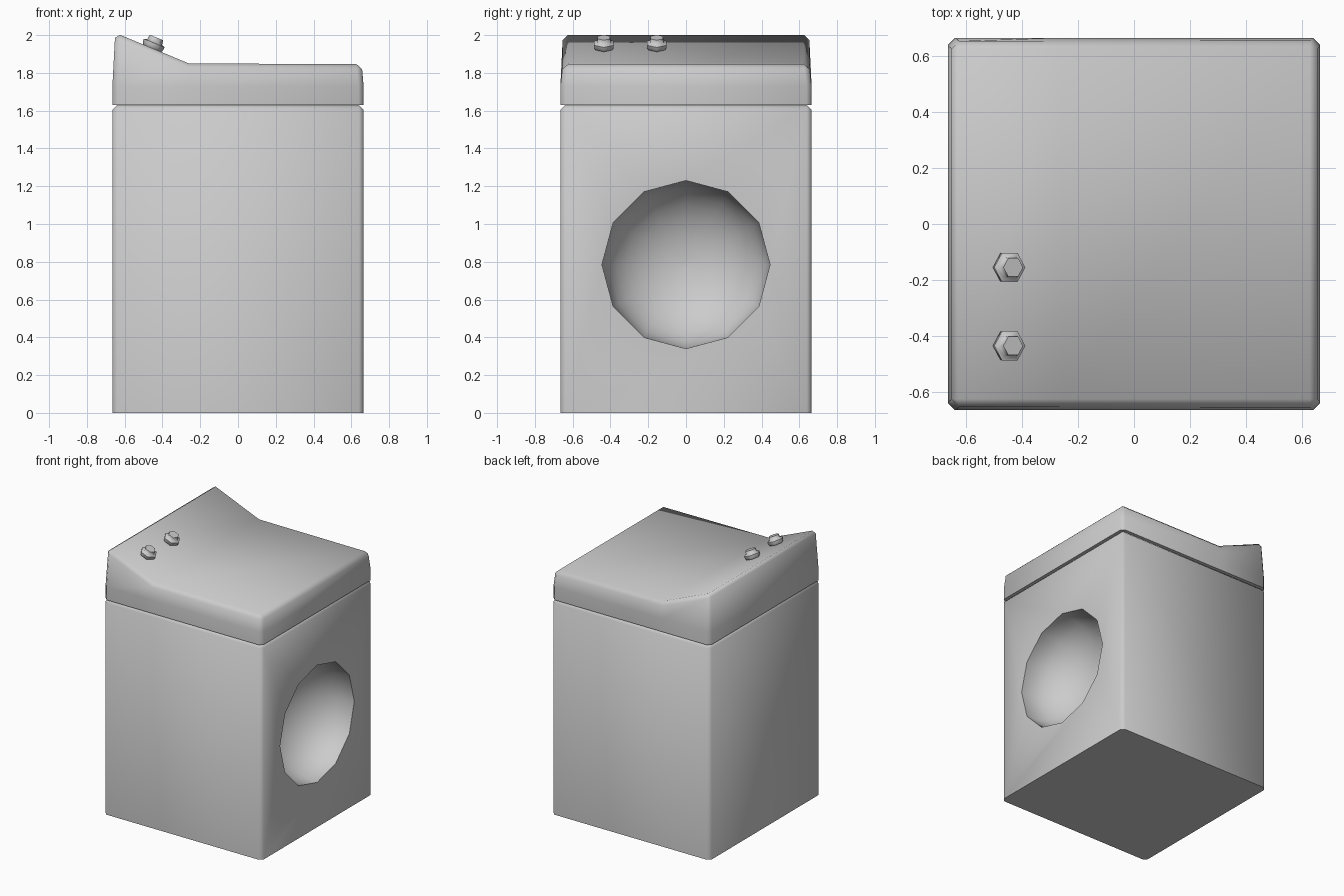
import bpy, bmesh, math
from mathutils import Matrix

if "Cube" in bpy.data.objects:
    bpy.data.objects.remove(bpy.data.objects["Cube"])


def finish(name, bm, angle=50):
    bmesh.ops.recalc_face_normals(bm, faces=bm.faces[:])
    me = bpy.data.meshes.new(name)
    bm.to_mesh(me)
    bm.free()
    ob = bpy.data.objects.new(name, me)
    bpy.context.collection.objects.link(ob)
    smooth(ob, angle)
    return ob


def smooth(ob, angle):
    bpy.ops.object.select_all(action='DESELECT')
    ob.select_set(True)
    bpy.context.view_layer.objects.active = ob
    bpy.ops.object.shade_smooth_by_angle(angle=math.radians(angle))


def lathe(name, profile, sides, matrix, angle=50):
    """Closed solid of revolution from (radius, height) points."""
    bm = bmesh.new()
    rings = [[bm.verts.new((r * math.cos(i * math.tau / sides),
                            r * math.sin(i * math.tau / sides), h))
              for i in range(sides)] for r, h in profile]
    for a, b in zip(rings, rings[1:]):
        for i in range(sides):
            j = (i + 1) % sides
            bm.faces.new((a[i], a[j], b[j], b[i]))
    bm.faces.new(rings[0])
    bm.faces.new(rings[-1])
    bm.transform(matrix)
    return finish(name, bm, angle)


W = 0.665

# Cabinet: box with chamfered upright and top edges
bm = bmesh.new()
bmesh.ops.create_cube(bm, size=1, matrix=Matrix.Translation((0, 0, 0.815))
                      @ Matrix.Diagonal((2 * W, 2 * W, 1.63, 1)))
edges = [e for e in bm.edges if max(v.co.z for v in e.verts) > 1]
bmesh.ops.bevel(bm, geom=edges, offset=0.025, segments=1, affect='EDGES')
cabinet = finish("cabinet", bm)

# Door opening: short straight lip, then a bowl sunk into the +x side
R, depth = 0.445, 0.35
bowl = [(R, 0.75), (R, 0.635)]
for k in range(1, 9):
    t = k / 8 * math.radians(88)
    bowl.append((R * math.cos(t), 0.635 - depth * math.sin(t)))
cutter = lathe("door_bowl_cutter", bowl, 12,
               Matrix.Translation((0, 0, 0.785)) @ Matrix.Rotation(math.pi / 2, 4, 'Y'))
cutter.hide_render = True
mod = cabinet.modifiers.new("door_bowl", 'BOOLEAN')
mod.object = cutter
mod.solver = 'EXACT'
bpy.context.view_layer.objects.active = cabinet
bpy.ops.object.modifier_apply(modifier=mod.name)
bpy.data.objects.remove(cutter)
smooth(cabinet, 50)

# Lid with raised control panel: columns of (bottom, middle, top) along x
columns = [
    [(-W, 1.63), (-W, 1.73), (-0.65, 2.012)],
    [(-0.26, 1.63), (-0.26, 1.73), (-0.26, 1.85)],
    [(W, 1.63), (W, 1.73), (0.655, 1.846)],
]
bm = bmesh.new()
loops = []
for col in columns:
    half = list(zip(col, (W, W, 0.652)))
    pts = [(x, -y, z) for (x, z), y in half] + [(x, y, z) for (x, z), y in half[::-1]]
    loops.append([bm.verts.new(p) for p in pts])
for a, b in zip(loops, loops[1:]):
    for i in range(6):
        j = (i + 1) % 6
        bm.faces.new((a[i], a[j], b[j], b[i]))
for lp in (loops[0], loops[-1]):
    bm.faces.new((lp[0], lp[1], lp[4], lp[5]))
    bm.faces.new((lp[1], lp[2], lp[3], lp[4]))
bm.normal_update()
edges = [e for e in bm.edges
         if e.calc_face_angle(0) > math.radians(45)
         and max(v.co.z for v in e.verts) > 1.7]
# bmesh angles need consistent winding
bmesh.ops.recalc_face_normals(bm, faces=bm.faces[:])
edges = [e for e in bm.edges
         if e.calc_face_angle(0) > math.radians(45)
         and max(v.co.z for v in e.verts) > 1.7]
bmesh.ops.bevel(bm, geom=edges, offset=0.027, segments=1, affect='EDGES')
finish("lid", bm)

# Two hexagonal control knobs standing square to the sloped panel
knob = [(0.045, -0.01), (0.058, 0.012), (0.06, 0.03), (0.042, 0.036), (0.038, 0.062)]
for n, y in enumerate((-0.435, -0.155), 1):
    lathe(f"control_knob_{n}", knob, 6,
          Matrix.Translation((-0.455, y, 1.93))
          @ Matrix.Rotation(math.radians(22.5), 4, 'Y'), 65)
